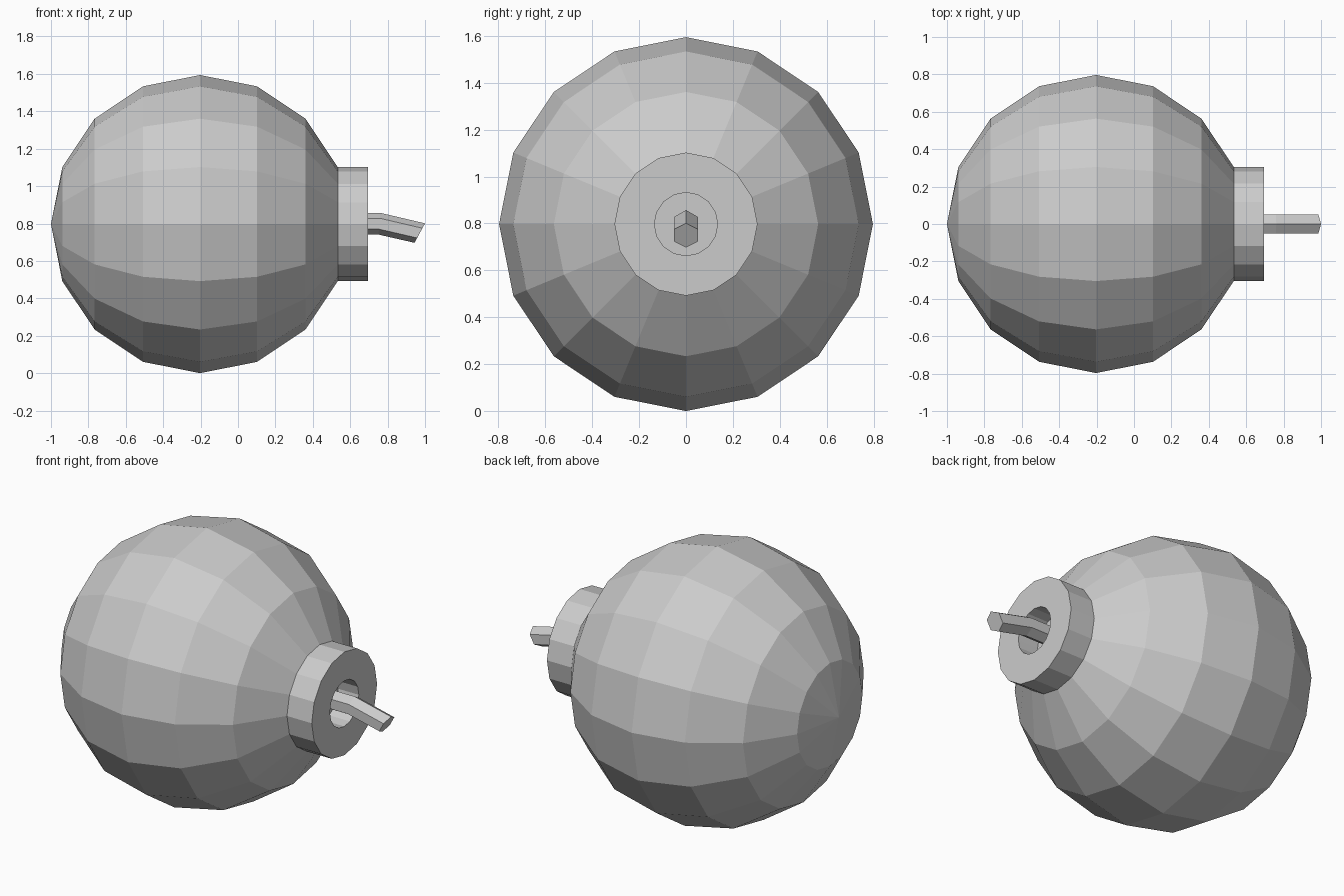
import bpy, bmesh
from math import sin, cos, pi, radians
from mathutils import Vector

if "Cube" in bpy.data.objects:
    bpy.data.objects.remove(bpy.data.objects["Cube"])

R = 0.797           # ball radius
CX, CZ = -0.203, R  # ball centre
SIDES = 16


def loft(name, rings, start_cap=False, end_cap=False):
    """Skin a list of rings; a ring with one point is a pole."""
    bm = bmesh.new()
    loops = [[bm.verts.new(p) for p in ring] for ring in rings]
    for a, b in zip(loops, loops[1:]):
        n = max(len(a), len(b))
        for i in range(n):
            j = (i + 1) % n
            if len(a) == 1:
                bm.faces.new((a[0], b[j], b[i]))
            else:
                bm.faces.new((a[i], a[j], b[j], b[i]))
    if start_cap:
        bm.faces.new(loops[0][::-1])
    if end_cap:
        bm.faces.new(loops[-1])
    bmesh.ops.recalc_face_normals(bm, faces=bm.faces)
    # Open shells: make sure normals point away from the axis on the first side face
    face = max(bm.faces, key=lambda f: Vector((0, f.calc_center_median().y,
                                               f.calc_center_median().z - CZ)).length)
    c = face.calc_center_median()
    if face.normal.dot(Vector((0, c.y, c.z - CZ))) < 0:
        bmesh.ops.reverse_faces(bm, faces=bm.faces)
    mesh = bpy.data.meshes.new(name)
    bm.to_mesh(mesh)
    bm.free()
    obj = bpy.data.objects.new(name, mesh)
    bpy.context.collection.objects.link(obj)
    return obj


def ring(x, r):
    """Circle around the x axis, with a vertex at the top."""
    if r == 0:
        return [(x, 0, CZ)]
    return [(x, r * sin(2 * pi * i / SIDES), CZ + r * cos(2 * pi * i / SIDES))
            for i in range(SIDES)]


# Ball: sphere lying along x, open where the collar joins
step = radians(22.5)
loft("ball", [ring(CX - R * cos(k * step), R * sin(k * step) if k else 0)
              for k in range(8)])

# Collar: short neck with a recessed round hole
neck_x, neck_r = CX + R * cos(step), R * sin(step)
loft("collar", [ring(neck_x, neck_r), ring(0.695, neck_r),
                ring(0.695, 0.135), ring(0.56, 0.135)], end_cap=True)


# Fuse: hexagonal cord, bent downward, with a slanted tip
def hexagon(x, z, dx, dz):
    """Hexagon whose upper corner is offset (dx, dz) from its centre."""
    return [(x + dx * cos(a), 0.058 * sin(a), z + dz * cos(a))
            for a in (i * pi / 3 for i in range(6))]


loft("fuse", [hexagon(0.56, 0.799, 0, 0.058),
              hexagon(0.756, 0.799, 0.005, 0.058),
              hexagon(0.972, 0.749, 0.028, 0.052)], True, True)
